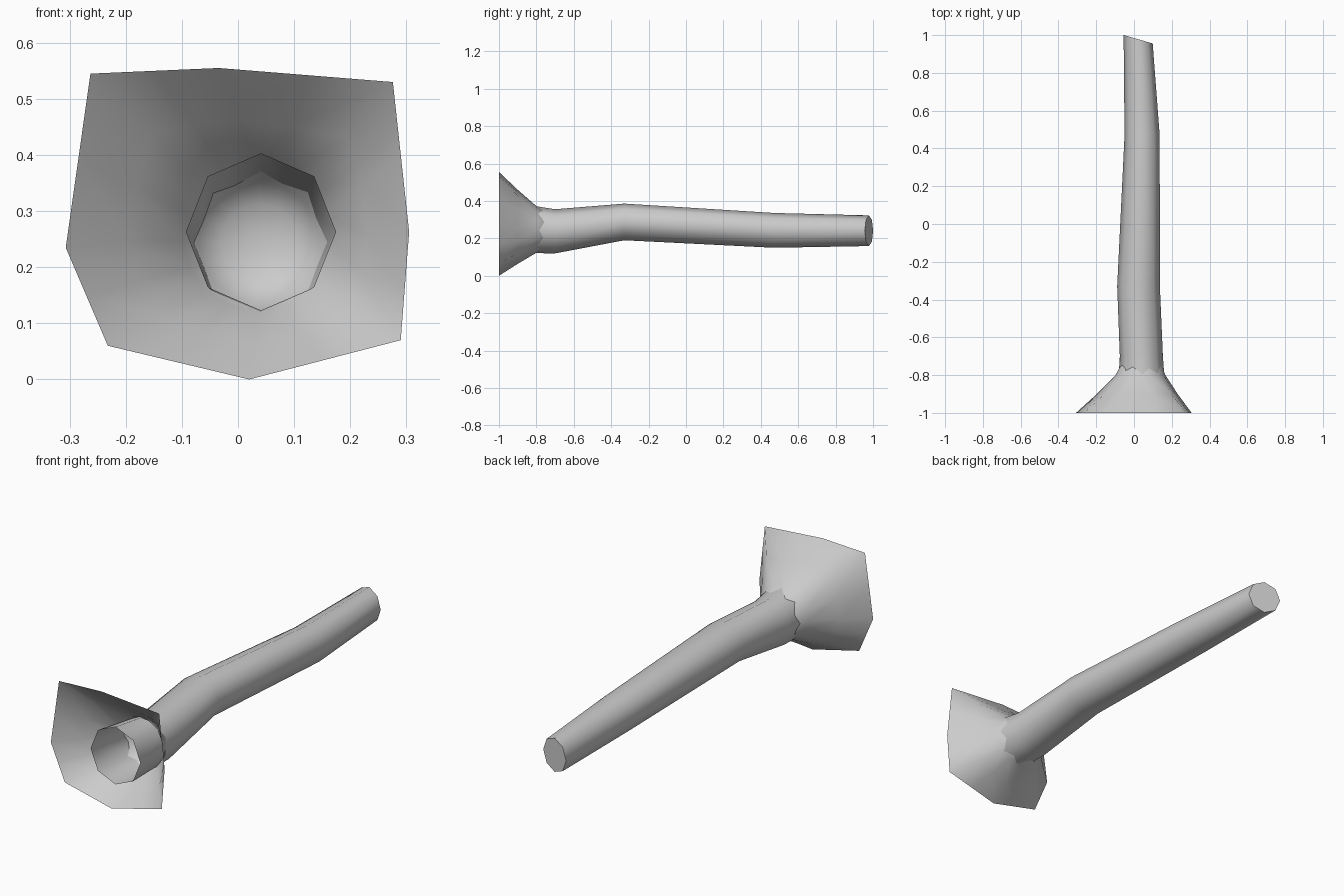
import bpy, bmesh, math
from math import cos, sin, pi

if "Cube" in bpy.data.objects:
    bpy.data.objects.remove(bpy.data.objects["Cube"])


def loft(name, rings, cap_end=True):
    """Skin a list of equal-length vertex rings into one open-fronted shell."""
    bm = bmesh.new()
    rows = [[bm.verts.new(p) for p in ring] for ring in rings]
    n = len(rows[0])
    for a, b in zip(rows, rows[1:]):
        for i in range(n):
            j = (i + 1) % n
            bm.faces.new((a[i], a[j], b[j], b[i]))
    if cap_end:
        bm.faces.new(rows[-1])
    bmesh.ops.recalc_face_normals(bm, faces=bm.faces)
    if sum(f.normal.y for f in bm.faces if len(f.verts) > 4) < 0:
        bmesh.ops.reverse_faces(bm, faces=bm.faces)
    mesh = bpy.data.meshes.new(name)
    bm.to_mesh(mesh)
    bm.free()
    ob = bpy.data.objects.new(name, mesh)
    bpy.context.collection.objects.link(ob)
    bpy.ops.object.select_all(action='DESELECT')
    ob.select_set(True)
    bpy.context.view_layer.objects.active = ob
    bpy.ops.object.shade_smooth_by_angle(angle=math.radians(60))
    return ob


def ring(n, cx, y, cz, rx, rz, slope=0.0):
    """Ring facing y; slope shifts y along x to tilt it."""
    return [(cx + rx * cos(2 * pi * i / n),
             y + slope * rx * cos(2 * pi * i / n),
             cz + rz * sin(2 * pi * i / n)) for i in range(n)]


# Eight-sided bent stem, open at the front and closed at the far end
stem = [
    (0.041, -1.00, 0.263, 0.134, 0.140, 0.0),
    (0.039, -0.70, 0.238, 0.114, 0.118, 0.0),
    (0.024, -0.33, 0.288, 0.113, 0.098, 0.0),
    (0.043, 0.47, 0.243, 0.093, 0.093, 0.0),
    (0.022, 0.978, 0.241, 0.077, 0.082, -0.29),
]
loft("stem", [ring(8, *s) for s in stem])

# Flared bell: irregular eight-cornered rim blending into a round neck
rim8 = [(0.305, 0.263), (0.276, 0.530), (-0.035, 0.555), (-0.263, 0.545),
        (-0.307, 0.235), (-0.232, 0.060), (0.020, 0.0), (0.290, 0.070)]
rim = []
for i, (x, z) in enumerate(rim8):
    nx, nz = rim8[(i + 1) % 8]
    rim += [(x, -1.0, z), ((x + nx) / 2, -1.0, (z + nz) / 2)]
neck = ring(16, 0.034, -0.80, 0.248, 0.132, 0.125)
middle = [(a[0] + (b[0] - a[0]) * 0.47, -0.90, a[2] + (b[2] - a[2]) * 0.48)
          for a, b in zip(neck, rim)]
bell = [rim, middle, neck,
        ring(16, 0.037, -0.75, 0.245, 0.108, 0.106),
        ring(16, 0.038, -0.725, 0.243, 0.070, 0.070),
        ring(16, 0.038, -0.715, 0.243, 0.025, 0.025)]
loft("bell", bell)
